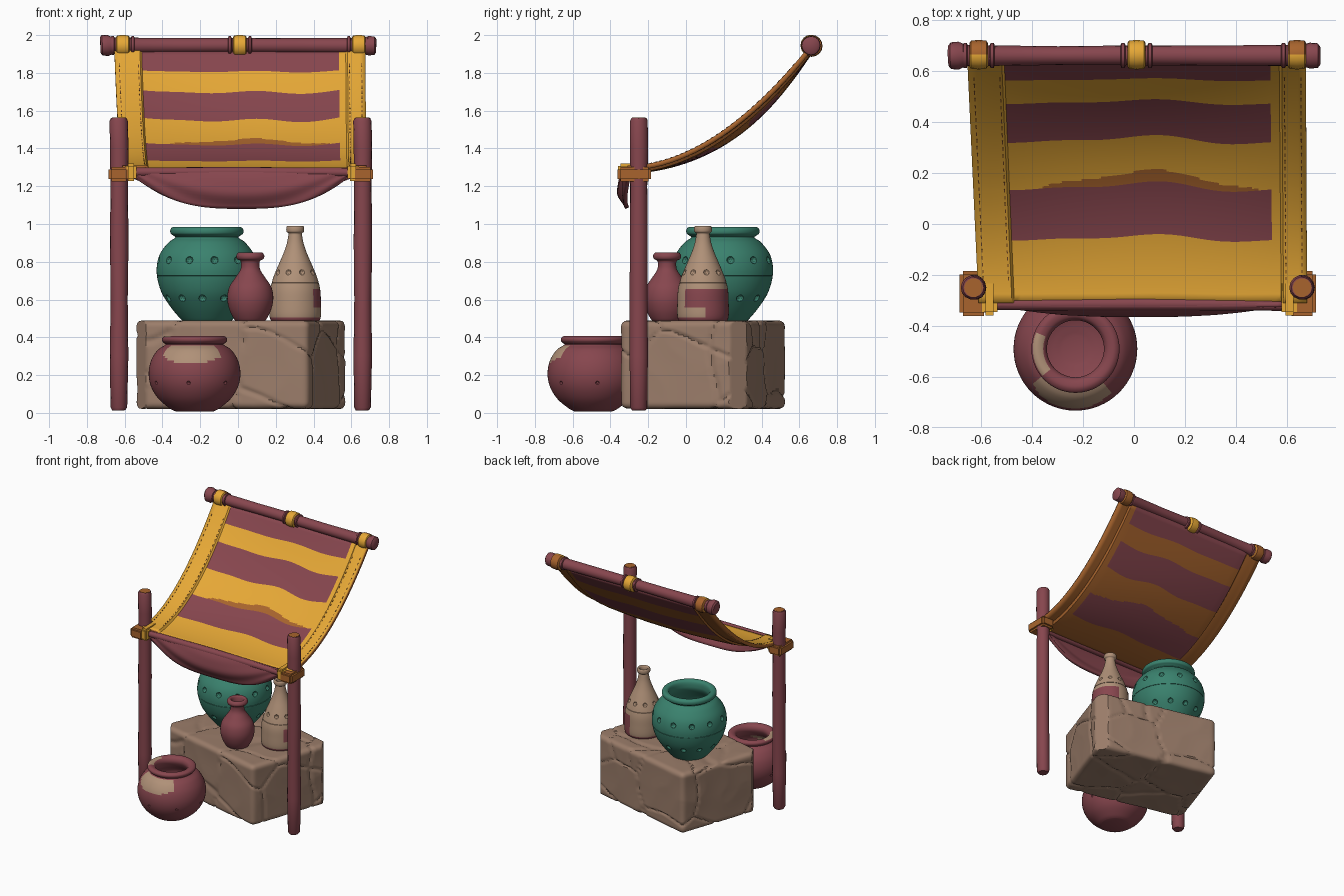
import bpy, bmesh, math
from mathutils import Vector, Matrix, noise

if "Cube" in bpy.data.objects:
    bpy.data.objects.remove(bpy.data.objects["Cube"])


def material(name, rgb):
    lin = [((c / 255 + 0.055) / 1.055) ** 2.4 for c in rgb] + [1]
    m = bpy.data.materials.new(name)
    m.use_nodes = True
    m.diffuse_color = lin
    bsdf = m.node_tree.nodes["Principled BSDF"]
    bsdf.inputs["Base Color"].default_value = lin
    bsdf.inputs["Roughness"].default_value = 0.8
    return m


RED = material("faded red", (135, 70, 78))
YELLOW = material("canvas yellow", (230, 168, 54))
RUST = material("rust orange", (168, 100, 45))
TEAL = material("glazed teal", (58, 130, 110))
STONE = material("stone", (155, 125, 106))
TAN = material("tan clay", (176, 145, 120))
BROWN = material("dark stitch", (110, 68, 34))


def make(name, bm, mats, fix=True):
    if fix:
        bmesh.ops.recalc_face_normals(bm, faces=bm.faces)
    mesh = bpy.data.meshes.new(name)
    bm.to_mesh(mesh)
    bm.free()
    ob = bpy.data.objects.new(name, mesh)
    for m in mats:
        mesh.materials.append(m)
    bpy.context.collection.objects.link(ob)
    return ob


def smooth(pts, steps=5):
    # Catmull-Rom curve through the profile points
    p = [Vector(q) for q in pts]
    p = [p[0]] + p + [p[-1]]
    out = []
    for a, b, c, d in zip(p, p[1:], p[2:], p[3:]):
        for i in range(steps):
            t = i / steps
            out.append((2 * b + (c - a) * t + (2 * a - 5 * b + 4 * c - d) * t * t
                        + (3 * b - a - 3 * c + d) * t ** 3) / 2)
    return out + [p[-1]]


def lathe(bm, profile, segs, loop=False):
    # Revolve (radius, height) points; open profiles are closed with caps
    rings = []
    for r, z in profile:
        rings.append([bm.verts.new((r * math.cos(a), r * math.sin(a), z))
                      for a in (2 * math.pi * k / segs for k in range(segs))])
    pairs = list(zip(rings, rings[1:])) + ([(rings[-1], rings[0])] if loop else [])
    for a, b in pairs:
        for k in range(segs):
            j = (k + 1) % segs
            bm.faces.new((a[k], a[j], b[j], b[k]))
    if not loop:
        bm.faces.new(rings[0][::-1])
        bm.faces.new(rings[-1])


def jar(name, loc, profile, mats, holes=(), groove=None):
    # holes: rows of (radius, height, count, size, phase) pressed into the wall
    bm = bmesh.new()
    lathe(bm, smooth(profile), 64)
    ob = make(name, bm, mats)
    ob.location = loc
    if holes:
        bm = bmesh.new()
        for r, z, n, size, phase in holes:
            for k in range(n):
                a = 2 * math.pi * (k + phase) / n
                bmesh.ops.create_icosphere(bm, subdivisions=2, radius=size, matrix=Matrix.Translation(
                    (r * math.cos(a), r * math.sin(a), z)))
        if groove:
            r, z = groove
            lathe(bm, [(r - .008, z), (r + .03, z - .008), (r + .03, z + .008)], 64, True)
        cut = make(name + "_cutter", bm, mats[:1])
        cut.location = loc
        cut.hide_render = True
        cut.hide_set(True)
        mod = ob.modifiers.new("dents", 'BOOLEAN')
        mod.operation, mod.object, mod.solver = 'DIFFERENCE', cut, 'EXACT'
    return ob


def paint(ob, rule):
    # rule gets the angle from the front-left axis, the height and the radius
    for f in ob.data.polygons:
        c = f.center
        if rule(math.degrees(math.atan2(c.y, c.x)), c.z, math.hypot(c.x, c.y)):
            f.material_index = 1


def rod(name, profile, loc, mats, along_x=False, segs=14, wobble=0.0):
    bm = bmesh.new()
    lathe(bm, profile, segs)
    for v in bm.verts:
        v.co += noise.noise_vector(v.co * 9) * wobble
    if along_x:
        bm.transform(Matrix.Rotation(math.pi / 2, 4, 'Y'))
    ob = make(name, bm, mats)
    ob.location = loc
    return ob


def box(name, lo, hi, mat, bevel=.014):
    bm = bmesh.new()
    lo, hi = Vector(lo), Vector(hi)
    bmesh.ops.create_cube(bm, size=1, matrix=Matrix.Translation((lo + hi) / 2)
                          @ Matrix.Diagonal((*(hi - lo), 1)))
    bmesh.ops.bevel(bm, geom=bm.edges[:], offset=bevel, segments=2, affect='EDGES')
    return make(name, bm, [mat])


def sheet(name, us, vs, fn, mats, rule, thick):
    bm = bmesh.new()
    rows = [[bm.verts.new(fn(u, v)) for u in us] for v in vs]
    for j in range(len(vs) - 1):
        for i in range(len(us) - 1):
            f = bm.faces.new((rows[j][i], rows[j][i + 1], rows[j + 1][i + 1], rows[j + 1][i]))
            f.material_index = rule((us[i] + us[i + 1]) / 2, (vs[j] + vs[j + 1]) / 2)
    ob = make(name, bm, mats, False)
    mod = ob.modifiers.new("cloth thickness", 'SOLIDIFY')
    mod.thickness, mod.offset = thick, -1
    if len(mats) > 2:
        mod.material_offset = mod.material_offset_rim = 2
    return ob


def breaks(stops, counts):
    out = [stops[0]]
    for a, b, n in zip(stops, stops[1:], counts):
        out += [a + (b - a) * (k + 1) / n for k in range(n)]
    return out


# Stone block: a skewed rounded box with two cut corners and chiselled cracks
bm = bmesh.new()
bmesh.ops.create_cube(bm, size=2)
bmesh.ops.subdivide_edges(bm, edges=bm.edges[:], cuts=48, use_grid_fill=True)
half, rad = Vector((.48, .348, .235)), .035
for v in bm.verts:
    p = Vector([a * b for a, b in zip(v.co, half)])
    core = Vector([max(-(h - rad), min(h - rad, a)) for a, h in zip(p, half)])
    out = (p - core).normalized()
    p = core + out * rad
    warp = p + noise.noise_vector(p * 4) * .06
    d = noise.voronoi(warp * 2.3 + Vector((1.3, .4, 2.1)))[0]
    p -= out * (.011 * max(0, 1 - (d[1] - d[0]) / .05) + .006 * abs(noise.noise(p * 4)))
    excess = max(0, abs(p.x + p.y) - (half.x + half.y - .085)) / 2
    excess = math.copysign(excess, p.x + p.y)
    x, y = (p.x - excess) / half.x, (p.y - excess) / half.y
    v.co = Vector((.015 + .468 * x + .113 * y, .09 - .113 * x + .33 * y, .255 + p.z))
make("stone_block", bm, [STONE])

# Jars
jar("teal_jar", (-.165, .195, .485),
    [(.12, 0), (.137, .01), (.195, .08), (.243, .16), (.266, .26), (.251, .35), (.205, .415), (.168, .442),
     (.175, .452), (.192, .465), (.192, .488), (.175, .5), (.15, .492), (.142, .46), (.15, .42), (.2, .34),
     (.22, .25), (.16, .08), (.08, .05)],
    [TEAL], [(.262, .325, 12, .021, .3), (.226, .12, 12, .021, .8)], (.266, .24))
jar("small_red_vase", (.065, -.1, .485),
    [(.07, 0), (.085, .01), (.11, .06), (.122, .12), (.112, .18), (.08, .23), (.054, .27), (.048, .3),
     (.052, .32), (.07, .33), (.074, .348), (.062, .364), (.045, .355), (.036, .3), (.03, .24)], [RED])
bottle = jar("tan_bottle", (.303, .09, .485),
             [(.122, 0), (.132, .01), (.137, .04), (.136, .1), (.132, .17), (.115, .235), (.088, .3), (.062, .36),
              (.045, .41), (.037, .45), (.036, .465), (.046, .475), (.047, .495), (.04, .505), (.028, .495),
              (.024, .45)],
             [TAN, RED], [(.113, .262, 9, .018, .25)], (.125, .205))
paint(bottle, lambda a, z, r: z < .02 or -45 < a < 78 and z < .172 and (a > 8 or z > .08))
pot = jar("front_pot", (-.23, -.49, .008),
          [(.1, 0), (.13, .015), (.19, .065), (.23, .13), (.243, .2), (.23, .27), (.195, .325), (.155, .352),
           (.16, .36), (.172, .374), (.17, .39), (.15, .4), (.122, .39), (.112, .36), (.13, .32), (.17, .26),
           (.15, .12), (.05, .08)],
          [RED, TAN], [(.24, .15, 7, .011, .1)])
paint(pot, lambda a, z, r: r > .15 and z < .35 and abs(a + 95) < 45 and z > .262 + .035 * (abs(a + 95) / 45) ** 4
      or .125 < r < .166 and z > .37 and 155 < a % 360 < 222)

# Posts and their clamps, on both sides
for side, x, strap in (("right", -.63, -.567), ("left", .66, .61)):
    rod(side + "_post", [(.036, .015), (.045, .03), (.048, .3), (.046, .6), (.049, .9), (.046, 1.2),
                         (.048, 1.4), (.047, 1.545), (.04, 1.56)], (x, -.25, 0), [RED], wobble=.005)
    rod(side + "_post_top", [(.037, 1.555), (.037, 1.563)], (x, -.25, 0), [RUST])
    box(side + "_clamp", (x - .055, -.362, 1.225), (x + .055, -.185, 1.303), RUST)
    box(side + "_clamp_strap", (strap - .03, -.36, 1.228), (strap + .03, -.22, 1.32), YELLOW)

# Rails
rod("top_rail", [(.04, -.73), (.052, -.72), (.055, -.69), (.042, -.66), (.038, -.3), (.039, 0), (.038, .3),
                 (.042, .66), (.052, .69), (.05, .72), (.036, .73)], (0, .662, 1.945), [RED], True, 16, .005)
rod("front_rail", [(.024, -.64), (.026, 0), (.024, .64)], (.015, -.315, 1.275), [RED], True, 12, .006)
for name, x in (("right", -.61), ("middle", .01), ("left", .64)):
    loop = rod(name + "_rail_strap", [(.046, -.036), (.055, -.03), (.058, 0), (.055, .03), (.046, .036)],
               (x, .665, 1.943), [YELLOW, RUST], True, 16)
    if name != "middle":
        for f in loop.data.polygons:
            f.material_index = int(f.center.y > .005 or f.center.z < -.045)
    for k in (-1, 1):
        rod(name + "_rail_cord", [(.038, -.011), (.049, -.006), (.049, .006), (.038, .011)],
            (x + k * .053, .662, 1.945), [RED], True, 16)


# Striped canopy with raised side hems
def canopy_point(x, y):
    t = min(1, max(0, (y + .31) / .96))
    inner = max(0, 1 - ((x - .01) / .62) ** 2)
    wave = math.sin(math.pi * t) * inner
    y2 = y + wave * (.022 * math.sin(5.5 * x + 1.6) + .01 * math.sin(13 * x))
    t2 = min(1, max(0, (y2 + .31) / .96))
    hem = .016 if x < -.515 or x > .57 else 0
    z = 1.293 + .63 * t2 ** 1.9 - .045 * inner * math.sin(math.pi * t2 ** 1.8) + hem
    return Vector((x * (.97 + .03 * t) + .025 * (1 - t), y2, z))


def canopy_colour(x, y):
    if not -.51 < x < .535:
        return 0
    if .14 < y < .14 + .045 * (1 - ((x - .05) / .46) ** 2):
        return 2
    return int(-.06 < y < .14 or .325 < y < .475 or y > .565)


us = breaks([-.655, -.52, -.51, .535, .57, .58, .675], [4, 1, 40, 1, 1, 3])
vs = breaks([-.31, -.06, .14, .188, .325, .475, .565, .65], [7, 6, 6, 4, 5, 3, 4])
sheet("striped_canopy", us, vs, canopy_point, [YELLOW, RED, RUST, RED], canopy_colour, .026)

# Hem stitches
bm = bmesh.new()
for x in (-.632, -.53, .59, .655):
    for k in range(30):
        a, b = (canopy_point(x, -.22 + .027 * k + d) for d in (0, .013))
        along = b - a
        bmesh.ops.create_cube(bm, size=1, matrix=Matrix.Translation((a + b) / 2)
                              @ along.to_track_quat('Y', 'Z').to_matrix().to_4x4()
                              @ Matrix.Diagonal((.004, along.length, .004, 1)))
make("hem_stitches", bm, [BROWN])


# Hanging front valance with soft folds
def valance_point(x, v):
    s = (x - .02) / .575
    drop = .175 * max(0, 1 - abs(s) ** 2.8) + .045
    belly = .04 * math.sin(math.pi * v) * (1 - s * s)
    fold = .006 * v * math.sin(12 * v + 7 * s * s)
    return Vector((x, -.325 - belly - fold, 1.3 - drop * v))


sheet("front_valance", breaks([-.555, .595], [36]), breaks([1, 0], [14]), valance_point,
      [RED], lambda x, v: 0, .022)

# Smooth shading with sharp creases kept
bpy.ops.object.select_all(action='DESELECT')
for ob in bpy.context.scene.objects:
    if ob.type == 'MESH' and not ob.hide_render:
        ob.select_set(True)
        bpy.context.view_layer.objects.active = ob
bpy.ops.object.shade_smooth_by_angle(angle=math.radians(38))
